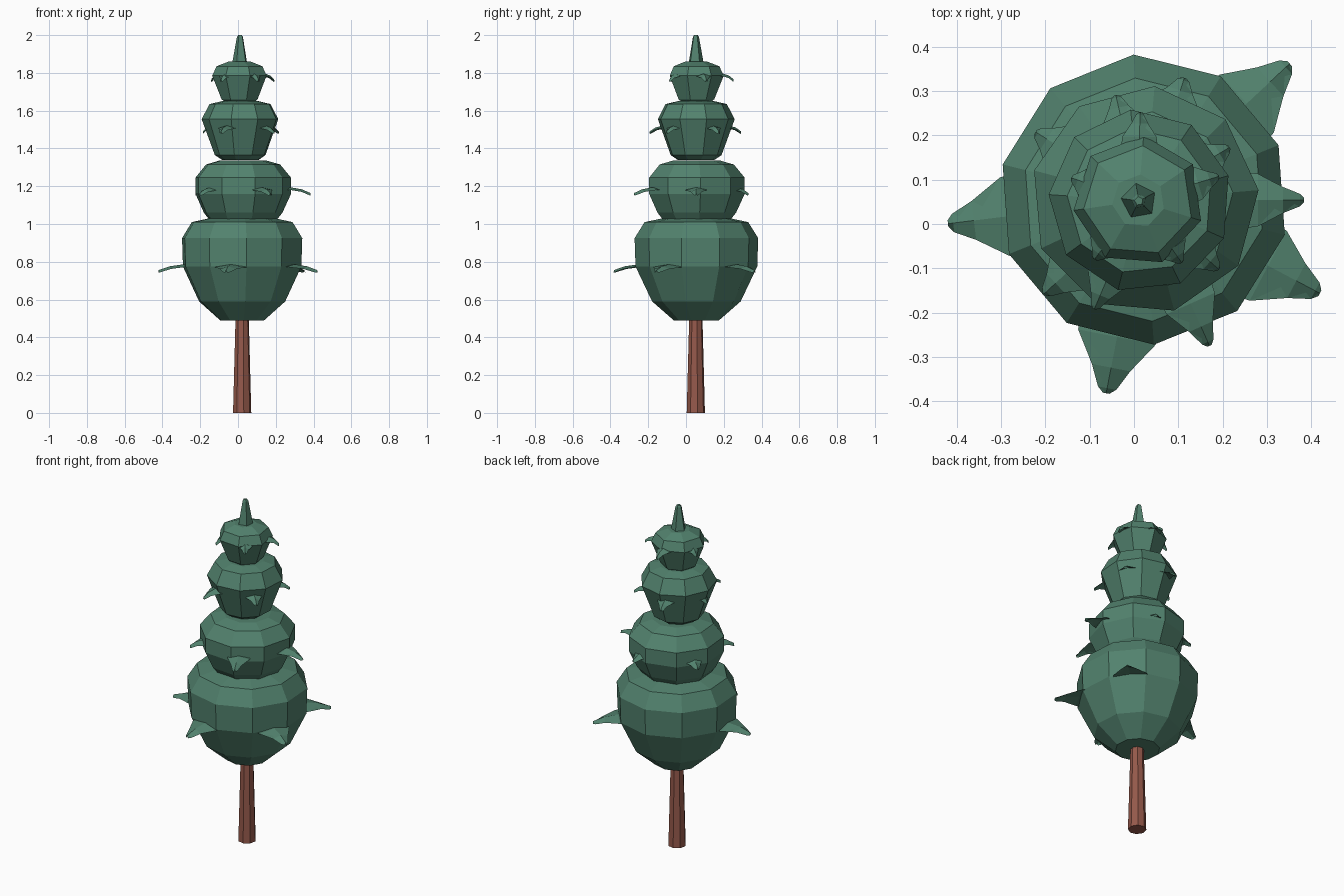
import bpy, bmesh
from math import sin, cos, radians, tau

if "Cube" in bpy.data.objects:
    bpy.data.objects.remove(bpy.data.objects["Cube"])


def material(name, color):
    m = bpy.data.materials.new(name)
    m.diffuse_color = color
    m.use_nodes = True
    m.node_tree.nodes["Principled BSDF"].inputs["Base Color"].default_value = m.diffuse_color
    return m


GREEN = material("foliage_green", (0.084, 0.223, 0.155, 1))
BROWN = material("bark_brown", (0.30, 0.10, 0.07, 1))


def loft(name, rings, mat):
    """Skin a list of equal-length point rings and cap both ends."""
    bm = bmesh.new()
    loops = [[bm.verts.new(p) for p in ring] for ring in rings]
    n = len(loops[0])
    for a, b in zip(loops, loops[1:]):
        for i in range(n):
            j = (i + 1) % n
            bm.faces.new((a[i], a[j], b[j], b[i]))
    bm.faces.new(loops[0][::-1])
    bm.faces.new(loops[-1])
    bmesh.ops.recalc_face_normals(bm, faces=bm.faces)
    me = bpy.data.meshes.new(name)
    bm.to_mesh(me)
    bm.free()
    me.materials.append(mat)
    ob = bpy.data.objects.new(name, me)
    bpy.context.collection.objects.link(ob)
    return ob


def turned(name, center, sides, start, profile, mat):
    """Faceted solid of revolution; profile is (z, radius)."""
    cx, cy = center
    angles = [radians(start) + tau * i / sides for i in range(sides)]
    loft(name, [[(cx + r * cos(a), cy + r * sin(a), z) for a in angles]
                for z, r in profile], mat)


def leaf(name, center, angle, z, root, tip, width):
    """Flat drooping spike with a raised centre ridge, pointing outward."""
    c, s = cos(radians(angle)), sin(radians(angle))
    rings = []
    # fraction along the leaf, half-width factor, ridge height
    for t, w, h in ((0, 1.0, 0.012), (0.45, 0.85, 0.016),
                    (0.75, 0.42, 0.006), (0.95, 0.2, -0.010), (1, 0.07, -0.014)):
        r = root + (tip - root) * t
        hw = w * width
        section = ((-hw, h - 0.014), (0, h - 0.007), (hw, h - 0.014), (0, h))
        rings.append([(center[0] + r * c - u * s, center[1] + r * s + u * c, z + v)
                      for u, v in section])
    loft(name, rings, GREEN)


# Trunk
turned("trunk", (0.022, 0.052), 8, 10, [(0, 0.049), (0.6, 0.033)], BROWN)

# Foliage tiers: centre, sides, start angle, profile, leaf height, root, width, leaves
tiers = [
    ((0.022, 0.055), 10, -14,
     [(0.49, 0.12), (0.59, 0.235), (0.775, 0.323), (0.925, 0.328), (1.01, 0.275), (1.03, 0.18)],
     0.77, 0.21, 0.105, [(187, 0.445), (259, 0.445), (332, 0.45), (43, 0.45)]),
    ((0.024, 0.054), 9, 5,
     [(1.02, 0.18), (1.06, 0.212), (1.16, 0.258), (1.245, 0.258), (1.315, 0.2), (1.335, 0.13)],
     1.178, 0.17, 0.07, [(0, 0.36), (72, 0.29), (148, 0.29), (223, 0.31), (294, 0.36)]),
    ((0.014, 0.052), 9, 16,
     [(1.34, 0.10), (1.365, 0.137), (1.555, 0.207), (1.635, 0.165), (1.65, 0.1)],
     1.505, 0.13, 0.055, [(31, 0.235), (103, 0.245), (175, 0.2), (247, 0.265), (319, 0.235)]),
    ((0.01, 0.052), 7, 34,
     [(1.65, 0.085), (1.66, 0.098), (1.785, 0.148), (1.835, 0.125), (1.86, 0.06)],
     1.78, 0.1, 0.045, [(17, 0.19), (89, 0.2), (161, 0.16), (233, 0.165), (305, 0.17)]),
]
for i, (center, sides, start, profile, z, root, width, leaves) in enumerate(tiers, 1):
    turned(f"foliage_tier_{i}", center, sides, start, profile, GREEN)
    for k, (angle, tip) in enumerate(leaves, 1):
        leaf(f"leaf_{i}_{k}", center, angle, z, root, tip, width)

# Spire
turned("spire", (0.011, 0.052), 5, 100,
       [(1.83, 0.046), (1.99, 0.017), (2.0, 0.01)], GREEN)
